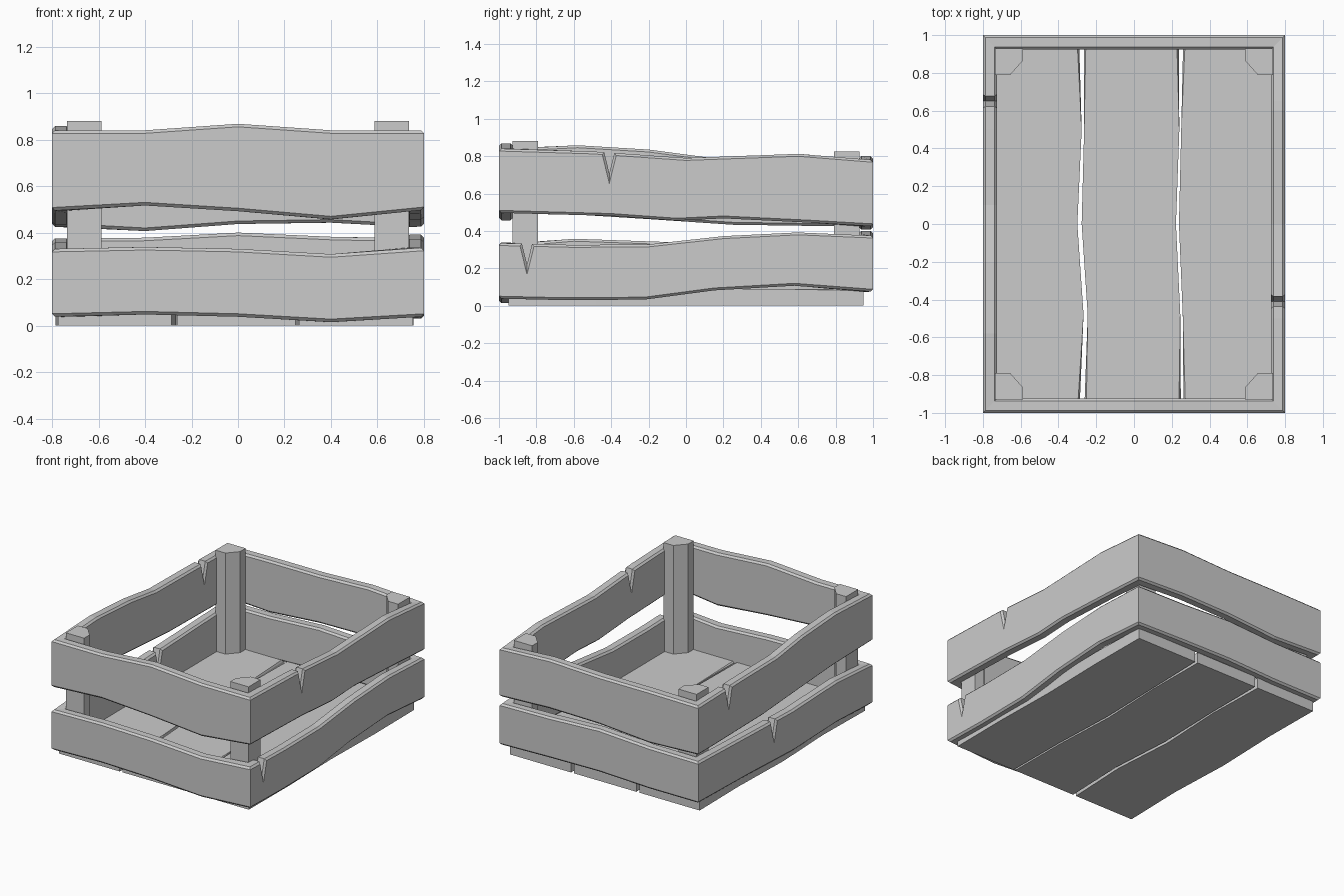
import bpy, bmesh

if "Cube" in bpy.data.objects:
    bpy.data.objects.remove(bpy.data.objects["Cube"])

X, Y, T = 0.8, 1.0, 0.075      # half width, half length, plank thickness


def finish(bm, name):
    bmesh.ops.recalc_face_normals(bm, faces=bm.faces)
    me = bpy.data.meshes.new(name)
    bm.to_mesh(me)
    bm.free()
    ob = bpy.data.objects.new(name, me)
    bpy.context.collection.objects.link(ob)
    return ob


def chamfer(bm, edges, width):
    bmesh.ops.bevel(bm, geom=edges, offset=width, offset_type='OFFSET',
                    segments=1, profile=0.5, affect='EDGES', clamp_overlap=True)


def lerp(pts, u):
    for (a, za), (b, zb) in zip(pts, pts[1:]):
        if u <= b:
            return za + (zb - za) * (u - a) / (b - a)
    return pts[-1][1]


def stations(top, bottom, notch=None):
    """Merge top and bottom outlines into (u, top, bottom), adding a V-shaped split."""
    us = {p[0] for p in top + bottom}
    if notch is not None:
        us = {u for u in us if abs(u - notch) > 0.05} | {notch - .027, notch, notch + .027}
    return [(u, lerp(top, u) - (0.11 if u == notch else 0), lerp(bottom, u))
            for u in sorted(us)]


def plank_ring(name, front, right, back, left):
    """Four wavy planks joined at the corners, long edges chamfered."""
    outer = []
    outer += [(u, -Y, t, b) for u, t, b in front[:-1]]
    outer += [(X, u, t, b) for u, t, b in right[:-1]]
    outer += [(u, Y, t, b) for u, t, b in back[:0:-1]]
    outer += [(-X, u, t, b) for u, t, b in left[:0:-1]]

    def inset(v, lim):
        return max(-lim + T, min(lim - T, v))

    bm = bmesh.new()
    loops = []
    for x, y, t, b in outer:
        xi, yi = inset(x, X), inset(y, Y)
        loops.append([bm.verts.new(c) for c in
                      ((x, y, b), (x, y, t), (xi, yi, t), (xi, yi, b))])
    n = len(loops)
    for i in range(n):
        p, q = loops[i], loops[(i + 1) % n]
        for k in range(4):
            m = (k + 1) % 4
            bm.faces.new((p[k], q[k], q[m], p[m]))
    long_edges = [bm.edges.get((loops[i][k], loops[(i + 1) % n][k]))
                  for i in range(n) for k in range(4)]
    bmesh.ops.recalc_face_normals(bm, faces=bm.faces)
    chamfer(bm, long_edges, 0.013)
    return finish(bm, name)


def prism(name, outline, z0, z1, bevel=0):
    bm = bmesh.new()
    lo = [bm.verts.new((x, y, z0)) for x, y in outline]
    hi = [bm.verts.new((x, y, z1)) for x, y in outline]
    n = len(lo)
    bm.faces.new(lo[::-1])
    bm.faces.new(hi)
    for i in range(n):
        bm.faces.new((lo[i], lo[(i + 1) % n], hi[(i + 1) % n], hi[i]))
    if bevel:
        chamfer(bm, [bm.edges.get((hi[i], hi[(i + 1) % n])) for i in range(n)], bevel)
    return finish(bm, name)


FIVE = (-.8, -.4, 0, .4, .8)


def even(*z):
    return list(zip(FIVE, z))


# Upper and lower plank rings
plank_ring(
    "upper_planks",
    stations(even(.84, .84, .868, .84, .84), even(.495, .517, .492, .457, .497)),
    stations([(-1, .84), (-.5, .825), (0, .79), (.6, .812), (1, .78)],
             [(-1, .497), (-.4, .48), (-.05, .455), (.2, .467), (.65, .445), (1, .425)], -.41),
    stations(even(.78, .785, .785, .8, .78), even(.425, .407, .437, .443, .425)),
    stations([(-1, .84), (-.58, .858), (-.2, .835), (.1, .795), (.5, .79), (1, .78)],
             [(-1, .495), (-.55, .485), (-.15, .46), (.25, .433), (.8, .425), (1, .425)], .65))
plank_ring(
    "lower_planks",
    stations(even(.33, .338, .33, .307, .33), even(.038, .048, .038, .015, .038)),
    stations([(-1, .335), (-.6, .325), (-.2, .328), (.2, .372), (.6, .392), (1, .375)],
             [(-1, .038), (-.65, .03), (-.22, .033), (.15, .082), (.58, .107), (1, .075)], -.85),
    stations(even(.375, .378, .4, .382, .375), even(.075, .075, .09, .085, .075)),
    stations([(-1, .33), (-.6, .358), (-.08, .34), (.4, .355), (1, .375)],
             [(-1, .038), (-.6, .055), (-.1, .04), (.4, .06), (1, .075)], .13))

# Floor boards with wavy edges
YS = (-.95, -.48, 0, .5, .95)
BOARDS = {
    "floor_board_left": ((-.775, -.765, -.785, -.77, -.775), (-.287, -.267, -.300, -.277, -.29)),
    "floor_board_middle": ((-.262, -.245, -.277, -.264, -.265), (.248, .245, .222, .24, .237)),
    "floor_board_right": ((.262, .258, .238, .25, .26), (.752, .755, .745, .755, .752)),
}
for name, (a, b) in BOARDS.items():
    prism(name, list(zip(b, YS)) + list(zip(a, YS))[::-1], 0, .09, .01)

# Corner posts with a cut inner corner
for sx, side in ((-1, "left"), (1, "right")):
    for sy, end, top in ((-1, "front", .88), (1, "back", .825)):
        shape = [(.735, .928), (.588, .928), (.588, .865), (.655, .79), (.735, .79)]
        prism(f"{end}_{side}_post", [(sx * x, sy * y) for x, y in shape], .08, top)
